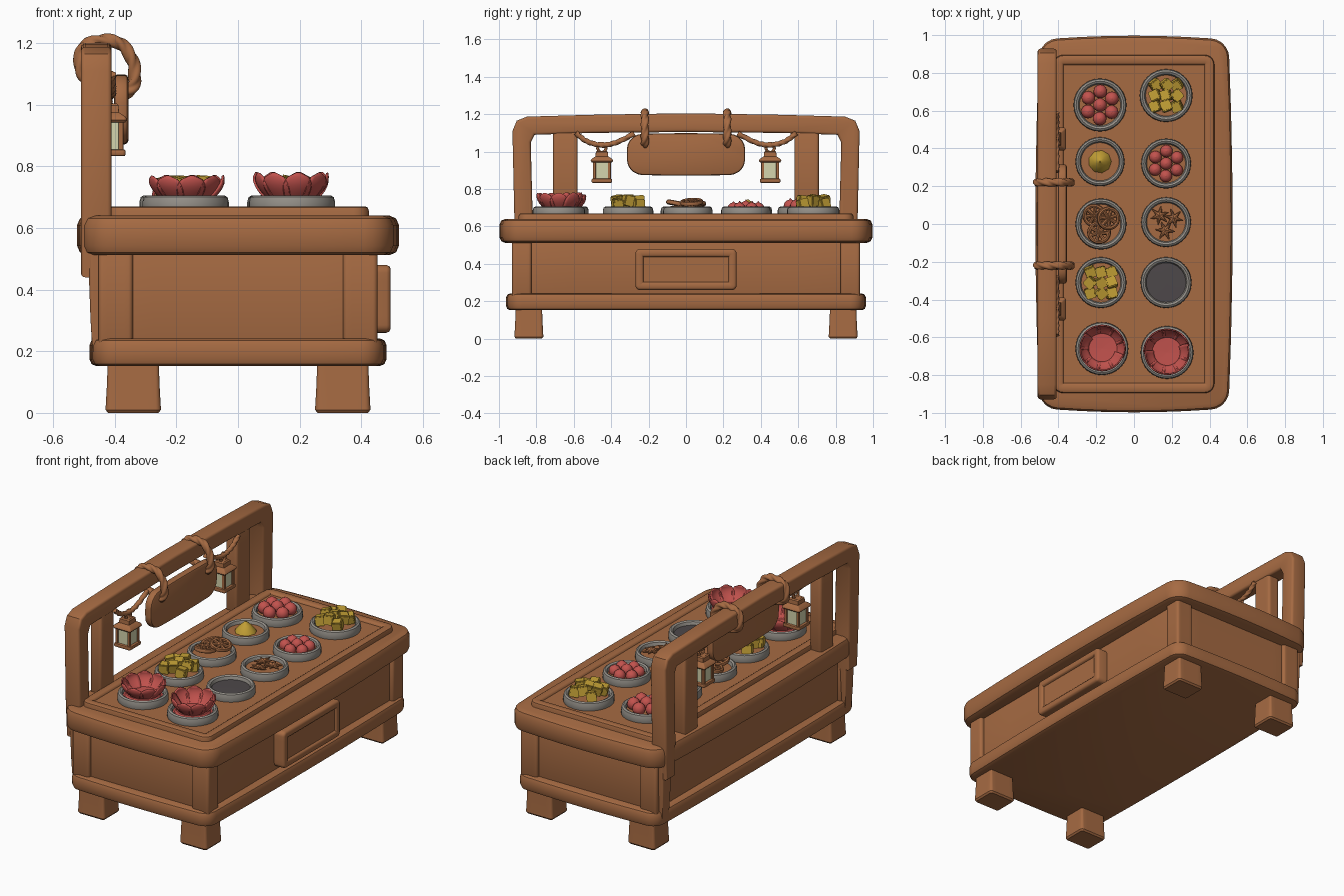
import bpy, bmesh, math, random
from mathutils import Vector, Matrix, Euler

if "Cube" in bpy.data.objects:
    bpy.data.objects.remove(bpy.data.objects["Cube"])
random.seed(4)
pi = math.pi

def mat(name, r, g, b):
    m = bpy.data.materials.new(name)
    m.diffuse_color = (r, g, b, 1)
    m.use_nodes = True
    m.node_tree.nodes["Principled BSDF"].inputs["Base Color"].default_value = m.diffuse_color
    return m

WOOD = mat("wood", 0.38, 0.145, 0.055)
STONE = mat("grey_stone", 0.30, 0.28, 0.25)
RED = mat("red", 0.54, 0.085, 0.075)
YELLOW = mat("yellow", 0.53, 0.34, 0.035)
DARK = mat("dark_sauce", 0.075, 0.065, 0.068)
CREAM = mat("lantern_cream", 0.66, 0.66, 0.42)

def make(name, bm, m):
    bmesh.ops.recalc_face_normals(bm, faces=bm.faces)
    me = bpy.data.meshes.new(name)
    bm.to_mesh(me)
    bm.free()
    me.materials.append(m)
    o = bpy.data.objects.new(name, me)
    bpy.context.collection.objects.link(o)
    return o

def skin(bm, rings, closed=False):
    vs = [[bm.verts.new(p) for p in r] for r in rings]
    n = len(vs[0])
    pairs = list(zip(vs, vs[1:])) + ([(vs[-1], vs[0])] if closed else [])
    for a, b in pairs:
        for i in range(n):
            bm.faces.new((a[i], a[(i + 1) % n], b[(i + 1) % n], b[i]))
    if not closed:
        bm.faces.new(vs[0])
        bm.faces.new(vs[-1])

def outline(w, h, r, bow):
    r = max(r, 0.002)
    pts = []
    for k, (sx, sy) in enumerate(((1, 1), (-1, 1), (-1, -1), (1, -1))):
        arc = [(sx * (w / 2 - r) + r * math.cos((k + t / 5) * pi / 2),
                sy * (h / 2 - r) + r * math.sin((k + t / 5) * pi / 2)) for t in range(6)]
        if pts:
            p, q = pts[-1], arc[0]
            pts += [(p[0] + (q[0] - p[0]) * t / 6, p[1] + (q[1] - p[1]) * t / 6) for t in range(1, 6)]
        pts += arc
    p, q = pts[-1], pts[0]
    pts += [(p[0] + (q[0] - p[0]) * t / 6, p[1] + (q[1] - p[1]) * t / 6) for t in range(1, 6)]
    return [(x + math.copysign(bow, x) * (1 - (2 * y / h) ** 2) if abs(x) > w * .3 else x,
             y + math.copysign(bow, y) * (1 - (2 * x / w) ** 2) if abs(y) > h * .3 else y) for x, y in pts]

def bev(a, b, e):
    return [(e, a), (e * .3, a + e * .3), (0, a + e), (0, b - e), (e * .3, b - e * .3), (e, b)]

# rounded rectangle lofted along z (or x) through (inset, level) steps
def loft(name, u, v, w, h, r, steps, m=WOOD, axis='z', bow=0.0):
    rings = []
    for ins, lv in steps:
        o = outline(w - 2 * ins, h - 2 * ins, r - ins, bow)
        rings.append([(u + a, v + b, lv) if axis == 'z' else (lv, u + a, v + b) for a, b in o])
    bm = bmesh.new()
    skin(bm, rings)
    return make(name, bm, m)

def lathe(name, x, y, prof, m, n=32):
    bm = bmesh.new()
    skin(bm, [[(x + r * math.cos(2 * pi * i / n), y + r * math.sin(2 * pi * i / n), z)
               for i in range(n)] for r, z in prof])
    return make(name, bm, m)

# twisted three-strand rope along a planar path
def rope(name, pts, normal, r, closed=False):
    P = [Vector(p) for p in pts]
    n, path, segs = len(P), [], 10
    for i in range(n if closed else n - 1):
        g = (lambda k: P[k % n]) if closed else (lambda k: P[min(max(k, 0), n - 1)])
        a, b, c, d = g(i - 1), g(i), g(i + 1), g(i + 2)
        for s in range(segs):
            t = s / segs
            path.append(.5 * (2 * b + (c - a) * t + (2 * a - 5 * b + 4 * c - d) * t * t
                              + (3 * b - a - 3 * c + d) * t ** 3))
    N, rings = Vector(normal), []
    L = len(path)
    for i, p in enumerate(path):
        q0, q1 = (path[i - 1], path[(i + 1) % L]) if closed else (path[max(i - 1, 0)], path[min(i + 1, L - 1)])
        B = (q1 - q0).normalized().cross(N)
        tw = 2 * pi * i / L * 3
        rings.append([p + (N * math.cos(a) + B * math.sin(a)) * r * (.72 + .36 * abs(math.cos(1.5 * (a - tw))))
                      for a in (2 * pi * k / 18 for k in range(18))])
    bm = bmesh.new()
    skin(bm, rings, closed)
    make(name, bm, WOOD)

# table body, rims, corner posts and legs
loft("body", 0, 0, .86, 1.82, .02, bev(.17, .60, .01))
loft("lower_rim", 0, 0, .94, 1.90, .07, bev(.152, .242, .022), bow=.012)
loft("upper_rim", 0, 0, 1.0, 1.95, .09, bev(.512, .64, .03), bow=.022)
loft("table_top", 0, 0, .85, 1.79, .05,
     [(0, .6), (0, .655), (.004, .666), (.012, .67), (.042, .67), (.05, .665), (.053, .657)])
for sx in (-1, 1):
    for sy in (-1, 1):
        loft("corner_post", sx * .397, sy * .878, .112, .104, .015, bev(.2, .55, .008))
        loft("leg", sx * .34, sy * .84, .18, .155, .018,
             [(.008, 0), (0, .01), (.004, .08), (.008, .18)])
    loft("back_strut", -.452, sx * .645, .075, .13, .015, bev(.6, 1.13, .008))
for sy in (-1, 1):
    loft("back_brace", -.462, sy * .868, .045, .085, .012, [(.012, .2), (.006, .3), (0, .46), (0, .55)])

# drawer front with sunken panel
loft("drawer", 0, .37, .54, .22, .025, [(0, .42), (0, .482), (.004, .491), (.012, .495), (.034, .495),
     (.04, .491), (.043, .482)], axis='x')

# back arch: posts and top beam in one piece
half = [(.5, 1.197), (.85, 1.187), (.905, 1.165), (.928, 1.11), (.918, .66), (.905, .44),
        (.825, .44), (.82, .66), (.83, 1.05), (.81, 1.09), (.5, 1.10)]
loop = [(0, 1.205)] + half + [(0, 1.105)] + [(-y, z) for y, z in reversed(half)]
bm = bmesh.new()
f = bm.faces.new([bm.verts.new((-.51, y, z)) for y, z in loop])
ext = bmesh.ops.extrude_face_region(bm, geom=[f])['geom']
bmesh.ops.translate(bm, vec=(.1, 0, 0), verts=[g for g in ext if isinstance(g, bmesh.types.BMVert)])
if f.is_valid is False or len([q for q in bm.faces if len(q.verts) > 4]) < 2:
    bm.faces.new([v for v in bm.verts if v.co.x < -.5][:len(loop)])
bmesh.ops.recalc_face_normals(bm, faces=bm.faces)
rim = [e for e in bm.edges if abs(e.verts[0].co.x - e.verts[1].co.x) < .01]
bmesh.ops.bevel(bm, geom=rim, offset=.014, segments=3, profile=.5, affect='EDGES')
make("back_arch", bm, WOOD)

# hanging board
loft("hanging_board", 0, .985, .62, .215, .075, bev(-.402, -.356, .012), axis='x', bow=.006)

# ropes and lanterns, both sides
ring = [(-.505, 1.10), (-.505, 1.18), (-.45, 1.207), (-.385, 1.2), (-.343, 1.145), (-.336, 1.075),
        (-.365, 1.04), (-.43, 1.07)]
for s in (-1, 1):
    rope("board_rope", [(x, s * .22, z) for x, z in ring], (0, 1, 0), .021, True)
    rope("hanging_rope", [(-.41, s * y, z) for y, z in
         ((.59, 1.10), (.53, 1.055), (.45, 1.035), (.37, 1.05), (.27, 1.10))], (1, 0, 0), .014)
    X, Y = -.42, s * .45
    loft("lantern_base", X, Y, .11, .11, .01, bev(.833, .855, .006))
    loft("lantern_glass", X, Y, .08, .08, .006, [(0, .85), (0, .95)], CREAM)
    for a in (-1, 1):
        for b in (-1, 1):
            loft("lantern_post", X + a * .04, Y + b * .04, .016, .016, .003, [(0, .85), (0, .95)])
    loft("lantern_roof", X, Y, .12, .12, .012, [(.006, .943), (0, .95), (.004, .96), (.026, .975), (.028, .998),
         (.034, 1.004)])
    rope("lantern_loop", [(X + .005, Y + .022 * math.cos(a), 1.02 + .025 * math.sin(a))
         for a in (k * pi / 4 for k in range(8))], (1, 0, 0), .008, True)

# bowls and their fillings
def bowl(x, y, r, fill):
    lathe("bowl", x, y, [(r * .95, .64), (r, .66), (r, .685), (r * .97, .7), (r * .9, .706), (r * .82, .7),
          (r * .78, .685), (r * .76, .67)], STONE)
    lathe("bowl_filling", x, y, [(r * .8, .668), (r * .8, .682), (r * .01, .684)], fill)

def ball(name, x, y, z, r, m, tip):
    bm = bmesh.new()
    bmesh.ops.create_uvsphere(bm, u_segments=16, v_segments=10, radius=r)
    bmesh.ops.create_cone(bm, segments=8, radius1=r * .35, radius2=0, depth=r * .5,
                          matrix=Matrix.Translation((0, 0, r + tip)))
    bm.transform(Matrix.Translation((x, y, z)))
    make(name, bm, m)

def berries(x, y, r, z, ringr):
    ball("berry", x, y, z + .008, r, RED, 0)
    for k in range(6):
        a = k * pi / 3 + .5
        ball("berry", x + ringr * math.cos(a), y + ringr * math.sin(a), z, r, RED, 0)

def cubes(x, y):
    for i in range(-1, 2):
        for j in range(-1, 2):
            lift = .738 if i == 0 or j == 0 else .718
            bm = bmesh.new()
            bmesh.ops.create_cube(bm, size=.056)
            bmesh.ops.bevel(bm, geom=bm.edges[:], offset=.005, segments=2, affect='EDGES')
            bm.transform(Matrix.Translation((x + i * .056, y + j * .056, lift)) @
                         Euler([random.uniform(-.25, .25), random.uniform(-.25, .25),
                                .5 + random.uniform(-.3, .3)]).to_matrix().to_4x4())
            make("fruit_cube", bm, YELLOW)

def flower(x, y, h):
    lathe("flower_heart", x, y, [(.1, .68), (.09, .695), (.002, .69)], RED)
    for k in range(9):
        bm, g = bmesh.new(), []
        for i in range(8):
            t = i / 7
            r, wd = .07 + .05 * math.sin(t * pi * .6), .47 * math.sqrt(max(1 - t ** 3, .01))
            g.append([bm.verts.new((x + r * math.cos(k * 2 * pi / 9 + s * wd / 3),
                                    y + r * math.sin(k * 2 * pi / 9 + s * wd / 3), .685 + h * t))
                      for s in range(-3, 4)])
        for a, b in zip(g, g[1:]):
            for j in range(6):
                bm.faces.new((a[j], a[j + 1], b[j + 1], b[j]))
        md = make("flower_petal", bm, RED).modifiers.new("thickness", 'SOLIDIFY')
        md.thickness = .007

# spoked slice (rim) or spiky star (no rim)
def wheel(name, x, y, z, r, arms, rim, tilt):
    bm = bmesh.new()
    M = Matrix.Translation((x, y, z)) @ Euler(tilt).to_matrix().to_4x4()
    for k in range(arms):
        R = M @ Matrix.Rotation(2 * pi * k / arms, 4, 'Z') @ Matrix.Translation((r / 2, 0, 0)) \
            @ Matrix.Rotation(pi / 2, 4, 'Y')
        bmesh.ops.create_cone(bm, cap_ends=True, segments=8, radius1=.009 if rim else .015,
                              radius2=.011 if rim else .002, depth=r, matrix=R)
    if rim:
        skin(bm, [[M @ Vector(((r + .011 * math.cos(b)) * math.cos(a), (r + .011 * math.cos(b)) * math.sin(a),
             .013 * math.sin(b))) for b in (j * pi / 4 for j in range(8))]
             for a in (i * pi / 14 for i in range(28))], True)
    make(name, bm, WOOD)

bowl(-.18, .63, .14, WOOD); berries(-.18, .63, .036, .708, .072)
bowl(.17, .68, .14, WOOD); cubes(.17, .68)
bowl(-.18, .33, .13, WOOD)
lathe("spice_heap", -.18, .33, [(.062, .68), (.055, .695), (.028, .725), (.004, .745)], YELLOW, 9)
bowl(.17, .32, .132, WOOD); berries(.17, .32, .033, .695, .066)
bowl(-.175, 0, .135, WOOD)
for dx, dy, z in ((-.035, .045, .715), (.04, .03, .73), (-.01, -.045, .722)):
    wheel("root_slice", -.175 + dx, dy, z, .052, 7, True, (dy * 4, dx * 4, dx * 9))
bowl(.17, .01, .132, WOOD)
for dx, dy in ((-.035, .035), (.04, .02), (-.005, -.045)):
    wheel("spice_star", .17 + dx, .01 + dy, .7, .052, 6, False, (dy * 3, dx * 3, dx * 20))
bowl(-.175, -.31, .135, WOOD); cubes(-.175, -.31)
bowl(.17, -.31, .135, DARK)
bowl(-.17, -.66, .14, RED); flower(-.17, -.66, .085)
bowl(.175, -.68, .14, RED); flower(.175, -.68, .095)

bpy.ops.object.select_all(action='SELECT')
bpy.context.view_layer.objects.active = bpy.context.scene.objects[0]
bpy.ops.object.shade_smooth_by_angle(angle=math.radians(40))
